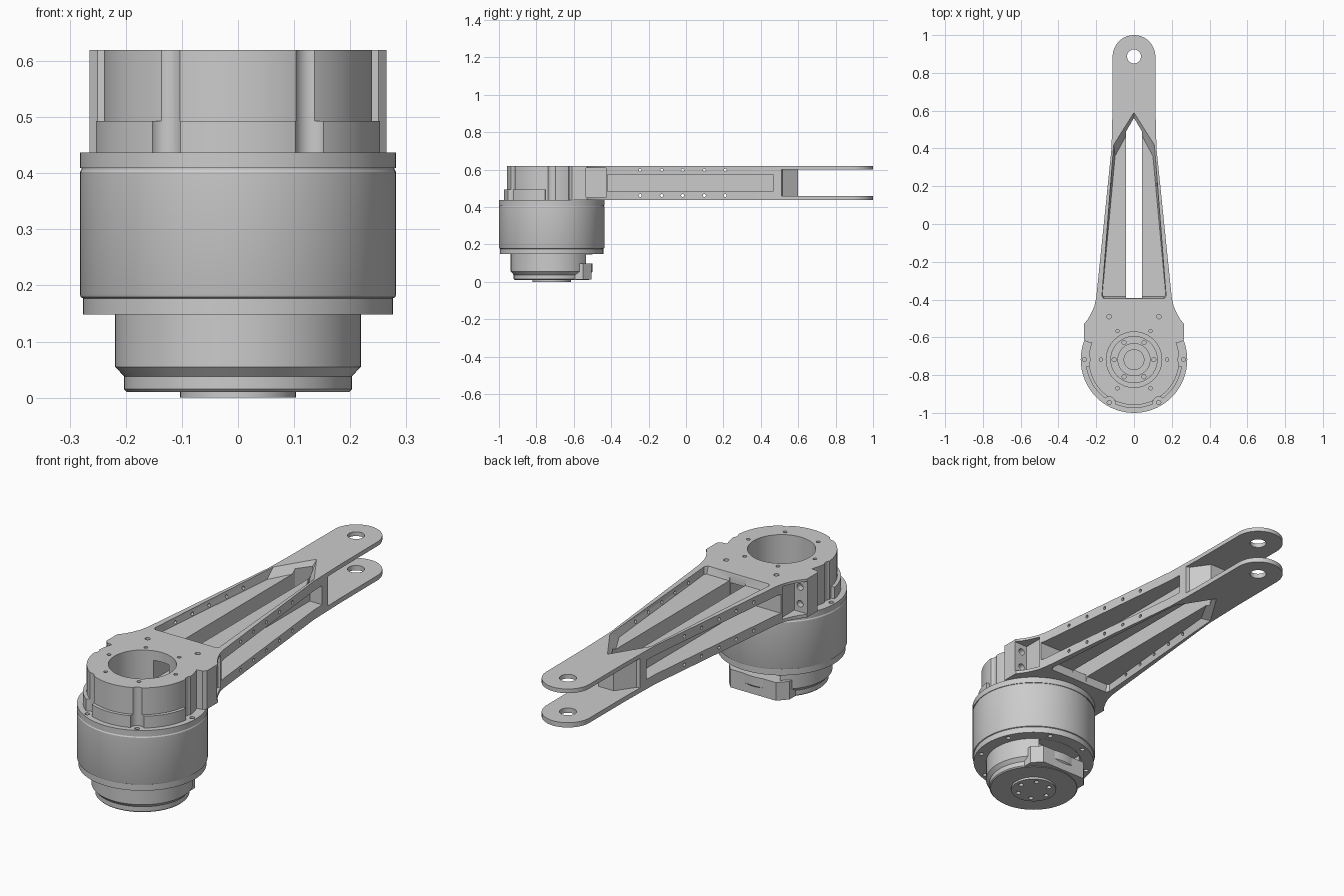
import bpy, bmesh
from math import sin, cos, pi, radians
from mathutils import Matrix, Vector

if "Cube" in bpy.data.objects:
    bpy.data.objects.remove(bpy.data.objects["Cube"])

CY = -0.718  # motor axis, y position


def finish(bm, name):
    bmesh.ops.recalc_face_normals(bm, faces=bm.faces)
    me = bpy.data.meshes.new(name)
    bm.to_mesh(me)
    bm.free()
    ob = bpy.data.objects.new(name, me)
    bpy.context.collection.objects.link(ob)
    return ob


def prism(name, z0, z1, *polys, tops=None):
    """Extrude outlines from z0 to z1, optionally lofting to other top outlines."""
    bm = bmesh.new()
    for low, high in zip(polys, tops or polys):
        a = [bm.verts.new((x, y, z0)) for x, y in low]
        b = [bm.verts.new((x, y, z1)) for x, y in high]
        n = len(a)
        bm.faces.new(a)
        bm.faces.new(b)
        for i in range(n):
            bm.faces.new((a[i], a[(i + 1) % n], b[(i + 1) % n], b[i]))
    return finish(bm, name)


def lathe(name, profile, seg=72):
    bm = bmesh.new()
    vs = [bm.verts.new((r, 0, z)) for r, z in profile]
    es = [bm.edges.new(p) for p in zip(vs, vs[1:])]
    bmesh.ops.spin(bm, geom=vs + es, cent=(0, 0, 0), axis=(0, 0, 1),
                   angle=2 * pi, steps=seg, use_duplicate=False)
    bmesh.ops.remove_doubles(bm, verts=bm.verts, dist=1e-5)
    bmesh.ops.translate(bm, verts=bm.verts, vec=(0, CY, 0))
    return finish(bm, name)


def drills(points, r, depth, axis="Z", seg=16):
    bm = bmesh.new()
    rot = {"Z": Matrix(), "X": Matrix.Rotation(pi / 2, 4, "Y"),
           "Y": Matrix.Rotation(pi / 2, 4, "X")}[axis]
    for p in points:
        bmesh.ops.create_cone(bm, cap_ends=True, segments=seg, radius1=r, radius2=r,
                              depth=depth, matrix=Matrix.Translation(Vector(p)) @ rot)
    return finish(bm, "drill")


def cut(ob, cutter, op="DIFFERENCE"):
    cutter.hide_render = True
    m = ob.modifiers.new("cut", "BOOLEAN")
    m.operation, m.solver, m.object = op, "EXACT", cutter
    bpy.context.view_layer.objects.active = ob
    bpy.ops.object.modifier_apply(modifier=m.name)
    bpy.data.objects.remove(cutter)


def mirror(half):
    return half + [(-x, y) for x, y in reversed(half) if abs(x) > 1e-6]


def arc(cy, r, a0, a1, n):
    return [(r * cos(radians(a0 + (a1 - a0) * i / n)),
             cy + r * sin(radians(a0 + (a1 - a0) * i / n))) for i in range(n + 1)]


def rect(x0, x1, y0, y1):
    return [(x0, y0), (x1, y0), (x1, y1), (x0, y1)]


def ring(n, r, z, start=0):
    return [(r * cos(2 * pi * i / n + start), CY + r * sin(2 * pi * i / n + start), z)
            for i in range(n)]


def smooth(ob):
    bpy.ops.object.select_all(action="DESELECT")
    ob.select_set(True)
    bpy.context.view_layer.objects.active = ob
    bpy.ops.object.shade_smooth_by_angle(angle=radians(30))


# Motor body: stepped round housing with output boss and inner hub
motor = lathe("motor_body", [
    (0, 0), (.103, 0), (.103, .01), (.198, .01), (.203, .015), (.203, .038), (.219, .055),
    (.219, .148), (.276, .148), (.276, .177), (.280, .179), (.282, .184), (.282, .402),
    (.279, .407), (.279, .409), (.282, .409), (.282, .437), (.125, .437), (.125, .46),
    (.085, .46), (.085, .425), (.055, .425), (.055, .44), (0, .44)])
cut(motor, drills(ring(6, .075, 0), .011, .03))
cut(motor, drills(ring(8, .252, .148, pi / 8), .011, .03))
cut(motor, drills(ring(6, .105, .46), .011, .04))
# Connector recess at the back of the motor foot
cut(motor, prism("recess", .098, .147, rect(-.12, .12, -.57, -.4)))
screws = [(.262 * cos(radians(a)), CY + .262 * sin(radians(a))) for a in (0, 180, 240, 300)]
cut(motor, drills([(x, y, .437) for x, y in screws], .011, .03))
smooth(motor)

block = prism("connector_block", .012, .098,
              mirror([(0, -.6), (.16, -.6), (.16, -.55), (.12, -.505), (0, -.505)]))
cut(block, drills([(x, -.535, .098) for x in (-.07, 0, .07)], .012, .04))
smooth(block)

# Arm outline: round housing, shoulder wings, tapered beam, rounded tip
half = arc(CY, .24, -90, 22, 32)
half[0] = (0, CY - .24)
half += [(.25, -.625), (.265, -.61), (.265, -.53), (.245, -.505), (.225, -.47), (.21, -.435),
         (.2, -.39), (.16, 0), (.119, .4), (.114, .6)]
half += arc(.887, .113, 0, 90, 16)[:-1] + [(0, 1.0)]
arm = prism("fork_arm", .437, .62, mirror(half))

# Clamp lip around the housing foot
lip = prism("clamp_lip", .437, .493, arc(CY, .256, -172, -8, 48) + arc(CY, .22, -8, -172, 48))
cut(arm, lip, "UNION")
cut(arm, drills([(x, y, .55) for x, y in screws], .03, .3, seg=24))
cut(arm, drills([(0, CY, .53)], .147, .4, seg=64))

# Triangular pockets above and below with a flared nose, then the through slot
deep = mirror([(.16, -.385), (.168, -.375), (.1, .36), (0, .545)])
wide = mirror([(.16, -.395), (.17, -.38), (.108, .42), (0, .592)])
cut(arm, prism("top_pocket", .585, .621, deep, tops=[wide]))
cut(arm, prism("bottom_pocket", .436, .472, wide, tops=[deep]))
cut(arm, prism("slot", .4, .7, mirror([(.042, -.392), (.042, .49), (0, .562)])))

# Side channels in both rails and shoulder recesses
cut(arm, prism("channels", .483, .574, rect(.052, .3, -.42, .465), rect(-.3, -.052, -.42, .465)))
cut(arm, prism("shoulders", .452, .608, rect(.195, .3, -.535, -.428),
               rect(-.3, -.195, -.535, -.428)))

# Fork gap with V-shaped web, and cable tunnel into the bore
cut(arm, prism("fork_gap", .46, .60,
               mirror([(.04, .6), (.1, .515), (.2, .49), (.2, 1.1)])))
cut(arm, prism("tunnel", .483, .574, rect(-.04, .04, -.7, -.38)))

# Fasteners and pivot holes
cut(arm, drills([(0, .887, .53)], .037, .4, seg=32))
cut(arm, drills([(0, y, z) for y in (-.245, -.13, -.018, .098, .21) for z in (.597, .462)],
                .008, .6, "X", 12))
cut(arm, drills(ring(6, .175, .62), .009, .06))
cut(arm, drills([(s * .132, -.49, .62) for s in (-1, 1)], .012, .06))
cut(arm, drills([(s * .225, -.535, z) for s in (-1, 1) for z in (.49, .57)], .016, .06, "Y"))
smooth(arm)
